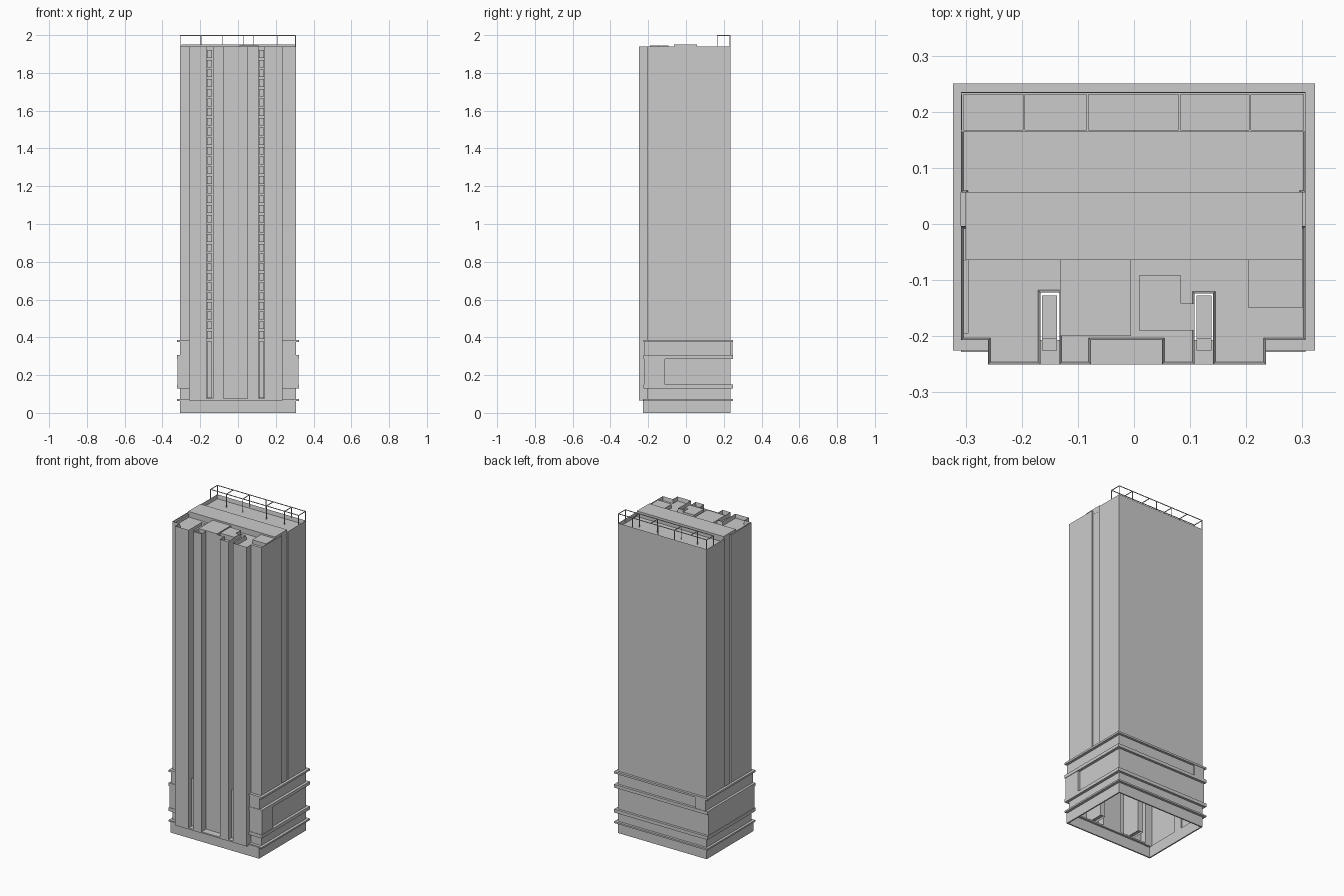
import bpy, bmesh

if "Cube" in bpy.data.objects:
    bpy.data.objects.remove(bpy.data.objects["Cube"])


def finish(name, bm):
    bmesh.ops.recalc_face_normals(bm, faces=bm.faces[:])
    me = bpy.data.meshes.new(name)
    bm.to_mesh(me)
    bm.free()
    ob = bpy.data.objects.new(name, me)
    bpy.context.collection.objects.link(ob)
    return ob


def prism(name, outlines, z0, z1):
    """Solid extrusion of one or more plan outlines."""
    bm = bmesh.new()
    for pts in outlines:
        f = bm.faces.new([bm.verts.new((x, y, z0)) for x, y in pts])
        r = bmesh.ops.extrude_face_region(bm, geom=[f], use_keep_orig=True)
        for v in r["geom"]:
            if isinstance(v, bmesh.types.BMVert):
                v.co.z = z1
    return finish(name, bm)


def boxes(name, specs):
    """Joined boxes, each (x0, x1, y0, y1, z0, z1)."""
    bm = bmesh.new()
    for x0, x1, y0, y1, z0, z1 in specs:
        r = bmesh.ops.create_cube(bm, size=1)
        for v in r["verts"]:
            v.co = (x0 + (v.co.x + .5) * (x1 - x0),
                    y0 + (v.co.y + .5) * (y1 - y0),
                    z0 + (v.co.z + .5) * (z1 - z0))
    return finish(name, bm)


L, R, BACK, FRONT = -0.308, 0.306, 0.235, -0.207
TOP, ROOF = 1.94, 1.915

# Tower shell: open underneath, grooved front, shallow side grooves, parapet
plan = [(L, FRONT), (-.26, FRONT), (-.26, -.25), (-.167, -.25), (-.167, -.122),
        (-.133, -.122), (-.133, -.25), (-.077, -.25), (-.077, FRONT),
        (.05, FRONT), (.05, -.25), (.108, -.25), (.108, -.124), (.141, -.124),
        (.141, -.25), (.235, -.25), (.235, FRONT), (R, FRONT),
        (R, -.004), (.299, -.004), (.299, .056), (R, .056), (R, BACK), (L, BACK),
        (L, .056), (-.3, .056), (-.3, -.004), (L, -.004)]
bm = bmesh.new()
low = [bm.verts.new((x, y, .07)) for x, y in plan]
high = [bm.verts.new((x, y, TOP)) for x, y in plan]
n = len(plan)
for i in range(n):
    j = (i + 1) % n
    bm.faces.new((low[i], low[j], high[j], high[i]))
cap = bm.faces.new(high)
bm.normal_update()
bmesh.ops.inset_region(bm, faces=[cap], thickness=.004, use_even_offset=True)
for v in cap.verts:
    v.co.z = ROOF
finish("tower", bm)

# Roof: raised central bar and plant boxes
boxes("roof_bar", [(-.3, .3, -.064, .057, ROOF, 1.95)])
boxes("roof_boxes", [(-.132, -.005, -.2, -.064, ROOF, 1.94),
                     (.204, .3, -.15, -.064, ROOF, 1.94),
                     (-.304, -.295, -.195, -.064, ROOF, 1.935)])
prism("roof_corner_box", [[(.009, -.19), (.108, -.19), (.108, -.142),
                           (.084, -.142), (.084, -.092), (.009, -.092)]], ROOF, 1.945)

# Stacked window panels in the two front grooves, with a solid block below
panels, blocks = [], []
for x0, x1 in ((-.164, -.137), (.111, .138)):
    for i in range(30):
        z = .392 + i * .0513
        panels.append((x0, x1, -.205, -.127, z, z + .041))
    blocks.append((x0, x1, -.225, -.127, .08, .378))
boxes("window_panels", panels)
boxes("groove_blocks", blocks)

# Base wall: open ring, with the ledge under the projecting front
t = .008
boxes("base_wall", [(L, R, -.228, -.228 + t, 0, .07), (L, R, BACK - t, BACK, 0, .07),
                    (L, L + t, -.22, BACK - t, 0, .07), (R - t, R, -.22, BACK - t, 0, .07)])
boxes("front_ledge", [(-.26, .235, -.25, FRONT, .066, .075)])


# Cornices wrap the sides and back and stop at the projecting front
def wrap(o, f, b):
    return [(-.26, f), (-o, f), (-o, b), (o, b), (o, f), (.235, f), (.235, FRONT),
            (R, FRONT), (R, BACK), (L, BACK), (L, FRONT), (-.26, FRONT)]


for i, (z0, z1) in enumerate(((.064, .074), (.13, .151), (.286, .306), (.375, .387))):
    prism("cornice_%d" % (i + 1), [wrap(.323, -.225, .25)], z0, z1)

# Raised wall panels between the cornices, and fillers for the side grooves
boxes("band_panels", [(-.32, L, -.222, BACK, .151, .286),
                      (R, .32, -.222, -.11, .151, .286),
                      (L, -.26, -.222, FRONT, .151, .375),
                      (.235, R, -.222, FRONT, .151, .375),
                      (L, -.24, BACK, .247, .306, .375)])
boxes("groove_fillers", [(L, -.3, -.004, .056, .07, .38),
                         (.299, R, -.004, .056, .07, .38)])

# Roof railing at the back
w = .0018
y0, y1, zr = .166, .233, 1.998


def post(x, y, base):
    return (x - w, x + w, y - w, y + w, base, zr)


rails = [(L, R, y - w, y + w, zr - w, zr + w) for y in (y0, y1)]
rails += [(x - w, x + w, y0, y1, zr - w, zr + w)
          for x in (-.306, -.196, -.083, .081, .207, .304)]
rails += [post(x, y0, ROOF) for x in (-.306, -.196, -.083, .081, .207, .304)]
rails += [post(x, y1, ROOF) for x in (-.306, -.083, .03, .207, .304)]
boxes("roof_railing", rails)
